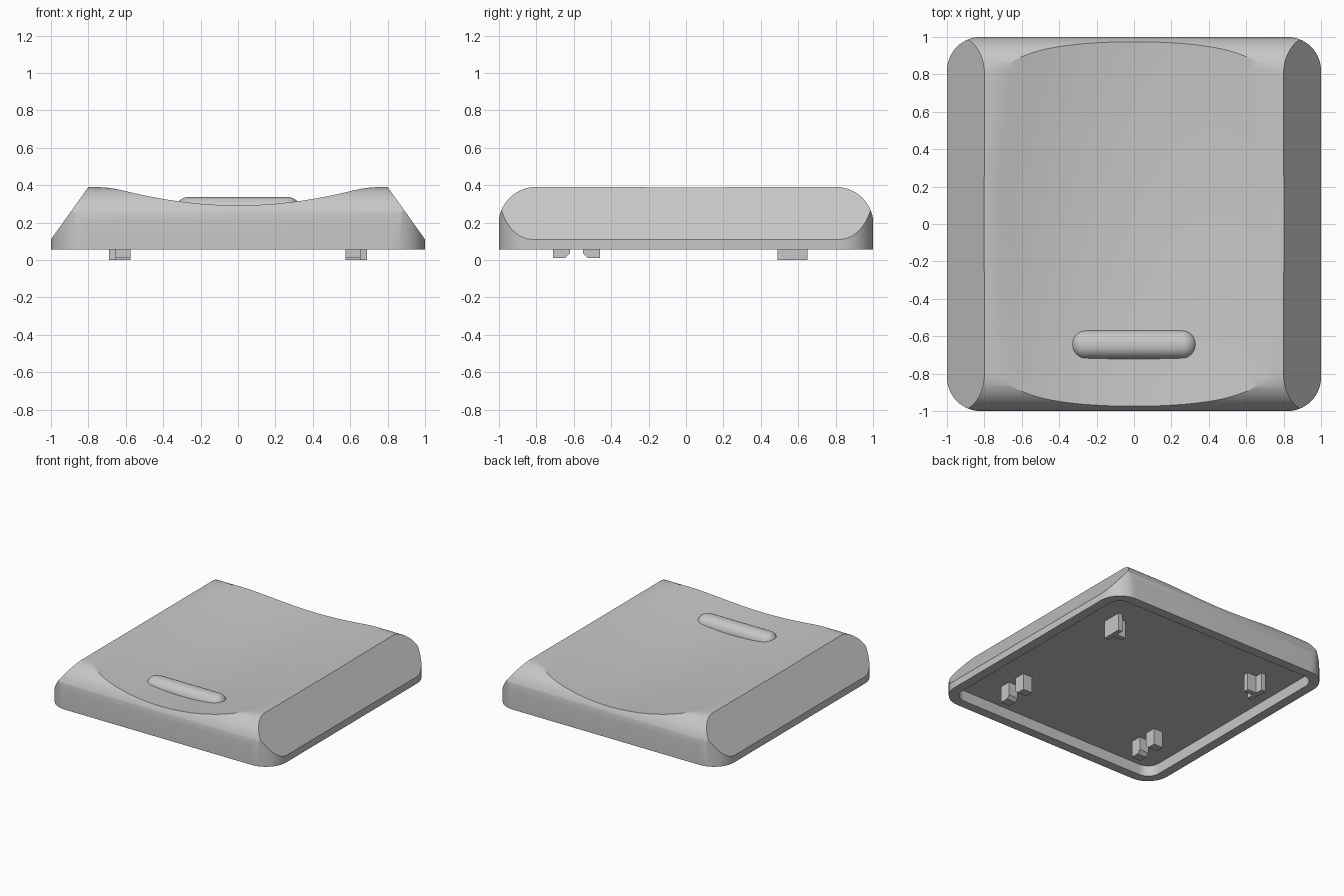
import bpy, bmesh
from math import sin, cos, pi, radians

cube = bpy.data.objects.get("Cube")
if cube:
    bpy.data.objects.remove(cube)

GREY = (0.57, 0.57, 0.57, 1)
plastic = bpy.data.materials.new("grey plastic")
plastic.use_nodes = True
plastic.diffuse_color = GREY
plastic.node_tree.nodes["Principled BSDF"].inputs["Base Color"].default_value = GREY


def finish(name, bm):
    bmesh.ops.recalc_face_normals(bm, faces=bm.faces)
    mesh = bpy.data.meshes.new(name)
    bm.to_mesh(mesh)
    bm.free()
    mesh.materials.append(plastic)
    obj = bpy.data.objects.new(name, mesh)
    bpy.context.collection.objects.link(obj)
    return obj


def prism(name, outline, axis, lo, hi):
    """Extrude a 2D outline along an axis: x takes (y, z), y takes (x, z), z takes (x, y)."""
    place = {"x": lambda a, b, t: (t, a, b),
             "y": lambda a, b, t: (a, t, b),
             "z": lambda a, b, t: (a, b, t)}[axis]
    bm = bmesh.new()
    rings = [[bm.verts.new(place(a, b, t)) for a, b in outline] for t in (lo, hi)]
    n = len(outline)
    for i in range(n):
        j = (i + 1) % n
        bm.faces.new((rings[0][i], rings[0][j], rings[1][j], rings[1][i]))
    for ring in rings:
        bm.faces.new(ring)
    return finish(name, bm)


def rounded_rect(hx, hy, r, cy=0, steps=14):
    pts = []
    for q, (sx, sy) in enumerate([(1, 1), (-1, 1), (-1, -1), (1, -1)]):
        for i in range(steps + 1):
            a = (q + i / steps) * pi / 2
            pts.append((sx * (hx - r) + r * cos(a), cy + sy * (hy - r) + r * sin(a)))
    return pts


def select(obj):
    bpy.ops.object.select_all(action="DESELECT")
    obj.select_set(True)
    bpy.context.view_layer.objects.active = obj


def apply(obj, mod):
    select(obj)
    bpy.ops.object.modifier_apply(modifier=mod.name)


def combine(obj, tool, operation):
    mod = obj.modifiers.new("shape", "BOOLEAN")
    mod.operation, mod.solver, mod.object = operation, "EXACT", tool
    apply(obj, mod)
    bpy.data.objects.remove(tool)


def smooth(obj):
    select(obj)
    bpy.ops.object.shade_smooth_by_angle(angle=radians(25))


BASE, TOP, BLEND = 0.055, 0.39, 0.02


def dish(x, y):
    """Height of the hollow top, easing into the flat shoulders."""
    z = 0.258 + 0.225 * x * x + 0.036 * y * y
    h = max(BLEND - abs(z - TOP), 0) / BLEND
    return min(z, TOP) - h * h * BLEND / 4


def dish_block():
    """Solid whose upper face is the dished top."""
    bm = bmesh.new()
    bmesh.ops.create_grid(bm, x_segments=56, y_segments=32, size=1.1)
    top = list(bm.verts)
    low = bmesh.ops.extrude_face_region(bm, geom=bm.faces[:], use_keep_orig=True)["geom"]
    for v in low:
        if isinstance(v, bmesh.types.BMVert):
            v.co.z = -0.25
    for v in top:
        v.co.z = dish(v.co.x, v.co.y)
    return finish("dish_shape", bm)


# Body: wedge with sloping left and right sides
lean = 0.2 / 0.28
foot_x, peak_x = 0.8 + lean * (TOP - BASE), 0.8 - lean * 0.2
body = prism("body", [(-foot_x, BASE), (-peak_x, TOP + 0.2), (peak_x, TOP + 0.2), (foot_x, BASE)],
             "y", -1.2, 1.2)

# Rounded front and back top edges
arc = [(0.8 + 0.202 * sin(a), 0.191 + 0.2 * cos(a))
       for a in (i / 20 * pi / 2 for i in range(21))]
side = [(1.002, -0.2)] + arc[::-1] + [(-y, z) for y, z in arc] + [(-1.002, -0.2)]
combine(body, prism("side_shape", side, "x", -1.3, 1.3), "INTERSECT")

# Rounded footprint, dished top and hollow underside
combine(body, prism("footprint", rounded_rect(1, 1, 0.18), "z", -0.3, 0.8), "INTERSECT")
combine(body, dish_block(), "INTERSECT")
combine(body, prism("recess", rounded_rect(0.925, 0.925, 0.1), "z", -0.3, 0.14), "DIFFERENCE")
smooth(body)

# Raised finger bar with a fully rounded top
bar = prism("finger_bar", rounded_rect(0.335, 0.077, 0.076, -0.645), "z", 0.17, 0.337)
bevel = bar.modifiers.new("round", "BEVEL")
bevel.width, bevel.segments = 0.07, 8
bevel.use_clamp_overlap = False
bevel.limit_method, bevel.angle_limit = "ANGLE", radians(40)
apply(bar, bevel)
smooth(bar)

# Mounting clips under both sides
CLIP_TOP = 0.16
for s, label in ((1, "left"), (-1, "right")):
    # Front pair of hooks, chamfered towards each other
    for d, end in ((-1, "front"), (1, "rear")):
        hook = [(0.035, CLIP_TOP), (0.035, 0.035), (0.06, 0.01), (0.125, 0.01), (0.125, CLIP_TOP)]
        prism(f"{label}_{end}_hook", [(-0.585 + d * y, z) for y, z in hook], "x",
              s * 0.575, s * 0.655)
    # Back clip: outer wall with a rib towards the middle
    clip = [(0.69, 0.49), (0.69, 0.65), (0.655, 0.65), (0.655, 0.59),
            (0.575, 0.59), (0.575, 0.55), (0.655, 0.55), (0.655, 0.49)]
    prism(f"{label}_back_clip", [(s * x, y) for x, y in clip], "z", 0, CLIP_TOP)
